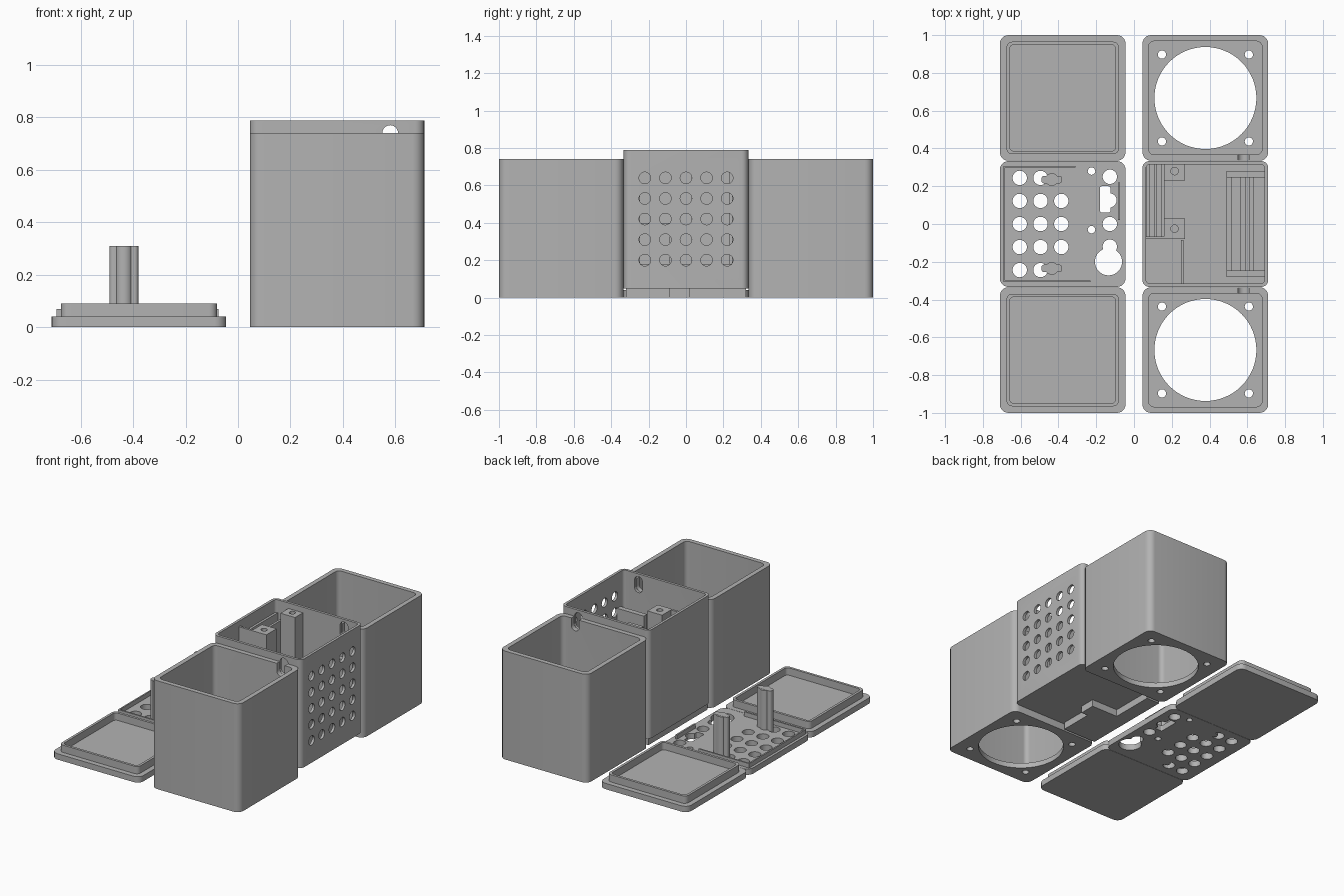
import bpy, bmesh, math

old = bpy.data.objects.get("Cube")
if old:
    bpy.data.objects.remove(old, do_unlink=True)

grey = bpy.data.materials.new("plain grey plastic")
grey.use_nodes = True
COLOUR = (0.45, 0.45, 0.45, 1)
grey.diffuse_color = COLOUR
grey.node_tree.nodes["Principled BSDF"].inputs["Base Color"].default_value = COLOUR


def outline(x0, x1, y0, y1, r=0.0, steps=6):
    """Rounded rectangle, counter-clockwise."""
    if r <= 0:
        return [(x0, y0), (x1, y0), (x1, y1), (x0, y1)]
    pts = []
    corners = [(x1 - r, y1 - r), (x0 + r, y1 - r), (x0 + r, y0 + r), (x1 - r, y0 + r)]
    for q, (cx, cy) in enumerate(corners):
        for i in range(steps + 1):
            a = math.pi / 2 * (q + i / steps)
            pts.append((cx + r * math.cos(a), cy + r * math.sin(a)))
    return pts


def circle(cx, cy, r, n=32):
    return [(cx + r * math.cos(2 * math.pi * i / n), cy + r * math.sin(2 * math.pi * i / n))
            for i in range(n)]


def prism(name, pts, lo, hi, axis="z"):
    """Extrude a closed profile along an axis."""
    place = {"z": lambda u, v, w: (u, v, w),
             "x": lambda u, v, w: (w, u, v),
             "y": lambda u, v, w: (u, w, v)}[axis]
    bm = bmesh.new()
    bottom = [bm.verts.new(place(u, v, lo)) for u, v in pts]
    top = [bm.verts.new(place(u, v, hi)) for u, v in pts]
    bm.faces.new(bottom)
    bm.faces.new(top)
    for i in range(len(pts)):
        j = (i + 1) % len(pts)
        bm.faces.new((bottom[i], bottom[j], top[j], top[i]))
    bmesh.ops.recalc_face_normals(bm, faces=bm.faces)
    me = bpy.data.meshes.new(name)
    bm.to_mesh(me)
    bm.free()
    me.materials.append(grey)
    ob = bpy.data.objects.new(name, me)
    bpy.context.scene.collection.objects.link(ob)
    return ob


def block(name, x0, x1, y0, y1, z0, z1):
    return prism(name, outline(x0, x1, y0, y1), z0, z1)


def cut(ob, cutters):
    """Subtract each cutter and remove it afterwards."""
    for c in cutters:
        m = ob.modifiers.new("cut", "BOOLEAN")
        m.operation, m.solver, m.object = "DIFFERENCE", "EXACT", c
        c.hide_render = True
    bpy.context.view_layer.update()
    deps = bpy.context.evaluated_depsgraph_get()
    me = bpy.data.meshes.new_from_object(ob.evaluated_get(deps))
    ob.modifiers.clear()
    ob.data = me
    for c in cutters:
        bpy.data.objects.remove(c, do_unlink=True)


X0, X1, XC = 0.045, 0.71, 0.378
EDGE, RAISE, TALL = 0.333, 0.048, 0.74


def cable_slot():
    return prism("slot_cutter", outline(0.55, 0.61, 0.66, 0.77, 0.0299), -0.4, 0.4, "y")


# Front and back speaker boxes and their lids
for side, word in ((-1, "front"), (1, "back")):
    y0, y1 = sorted((side * (EDGE + 0.002), side * 1.0))
    box = prism(word + "_box", outline(X0, X1, y0, y1, 0.045), 0, TALL)
    cutters = [prism("cavity", outline(X0 + 0.032, X1 - 0.032, y0 + 0.032, y1 - 0.032, 0.03),
                     0.035, 1),
               prism("opening", circle(XC, side * 0.667, 0.27, 64), -0.1, 0.1),
               cable_slot()]
    for dx in (-0.23, 0.23):
        for dy in (-0.23, 0.23):
            cutters.append(prism("screw", circle(XC + dx, side * 0.667 + dy, 0.022, 16), -0.1, 0.1))
    cut(box, cutters)

    prism(word + "_lid", outline(-X1, -X0, y0, y1, 0.045), 0, 0.04)
    lip = prism(word + "_lid_lip",
                outline(-X1 + 0.035, -X0 - 0.035, y0 + 0.035, y1 - 0.035, 0.03), 0.038, 0.09)
    cut(lip, [prism("lip_inner",
                    outline(-X1 + 0.052, -X0 - 0.052, y0 + 0.052, y1 - 0.052, 0.02), 0, 0.2)])

# Middle electronics box with vent holes in its right wall
middle = prism("middle_box", outline(X0, X1, -EDGE, EDGE, 0.035), RAISE, RAISE + TALL)
cutters = [prism("cavity", outline(X0 + 0.018, X1 - 0.018, -EDGE + 0.018, EDGE - 0.018, 0.02),
                 RAISE + 0.03, 1), cable_slot()]
for i in range(5):
    for j in range(5):
        cutters.append(prism("vent", circle(0.11 * (i - 2), 0.2 + 0.11 * j, 0.031, 24),
                             0.66, 0.8, "x"))
cut(middle, cutters)

# Stepped foot under the middle box
prism("stepped_foot", [(0.06, -0.32), (0.31, -0.32), (0.31, -0.09), (0.36, -0.09),
                       (0.36, 0.02), (0.16, 0.02), (0.16, 0.32), (0.06, 0.32)],
      0, RAISE + 0.002)

# Screw posts and board guides inside the middle box
FLOOR, POST_TOP = RAISE + 0.028, 0.75
for word, y0, y1, cy in (("front", -0.08, 0.03, -0.025), ("back", 0.23, 0.318, 0.28)):
    post = block(word + "_screw_post", 0.16, 0.27, y0, y1, FLOOR, POST_TOP)
    cut(post, [prism("pilot", circle(0.215, cy, 0.02, 16), 0.6, 0.9)])
block("post_web", 0.06, 0.162, -0.08, -0.065, FLOOR, POST_TOP)
for k, x in enumerate((0.065, 0.105, 0.145)):
    block("board_guide_%d" % (k + 1), x, x + 0.016, -0.066, 0.318, FLOOR, 0.7 - 0.1 * (k == 1))
block("divider_rib", 0.25, 0.262, -0.316, -0.085, FLOOR, 0.4)

# Module holder against the vented wall
for word, s in (("front", -1), ("back", 1)):
    ya, yb = sorted((s * 0.245, s * 0.28))
    block("holder_%s_end" % word, 0.49, 0.695, ya, yb, FLOOR, 0.55)
for k, x in enumerate((0.49, 0.565, 0.61)):
    block("holder_bar_%d" % (k + 1), x, x + 0.025, -0.246, 0.246, FLOOR, 0.18)

# Middle lid with vents, ports and screw holes
plate = prism("middle_lid", outline(-X1, -X0, -EDGE, EDGE, 0.045), 0, 0.04)
holes = []
for x in (-0.605, -0.495, -0.385):
    for j in range(-2, 3):
        if x > -0.4 and abs(j) == 2:
            continue
        holes.append(circle(x, 0.122 * j, 0.038))
for y in (0.25, 0, -0.12):
    holes.append(circle(-0.128, y, 0.038))
for y in (0.28, -0.03):
    holes.append(circle(-0.225, y, 0.02, 16))
holes += [circle(-0.135, -0.2, 0.072, 40), circle(-0.13, 0.125, 0.038),
          outline(-0.18, -0.125, 0.06, 0.2, 0.01)]
cut(plate, [prism("hole", h, -0.1, 0.1) for h in holes])

# Locating ribs on the middle lid
block("lid_rib_outer", -0.692, -0.682, -0.305, 0.305, 0.038, 0.07)
block("lid_rib_back", -0.692, -0.31, 0.298, 0.308, 0.038, 0.07)
block("lid_rib_front", -0.692, -0.23, -0.308, -0.298, 0.038, 0.07)
block("lid_rib_inner", -0.085, -0.074, 0.02, 0.22, 0.038, 0.07)

# Two support pillars on the middle lid
for word, s in (("front", -1), ("back", 1)):
    prism(word + "_pillar_web", outline(-0.49, -0.38, s * 0.235 - 0.02, s * 0.235 + 0.02, 0.015),
          0.0, 0.31)
    prism(word + "_pillar_core", circle(-0.435, s * 0.235, 0.034, 20), 0.0, 0.309)

# Smooth the round walls, keep the edges sharp
for ob in bpy.context.scene.objects:
    if ob.type == "MESH" and ob.data.materials and ob.data.materials[0] == grey:
        ob.select_set(True)
        bpy.context.view_layer.objects.active = ob
bpy.ops.object.shade_smooth_by_angle(angle=math.radians(30))
